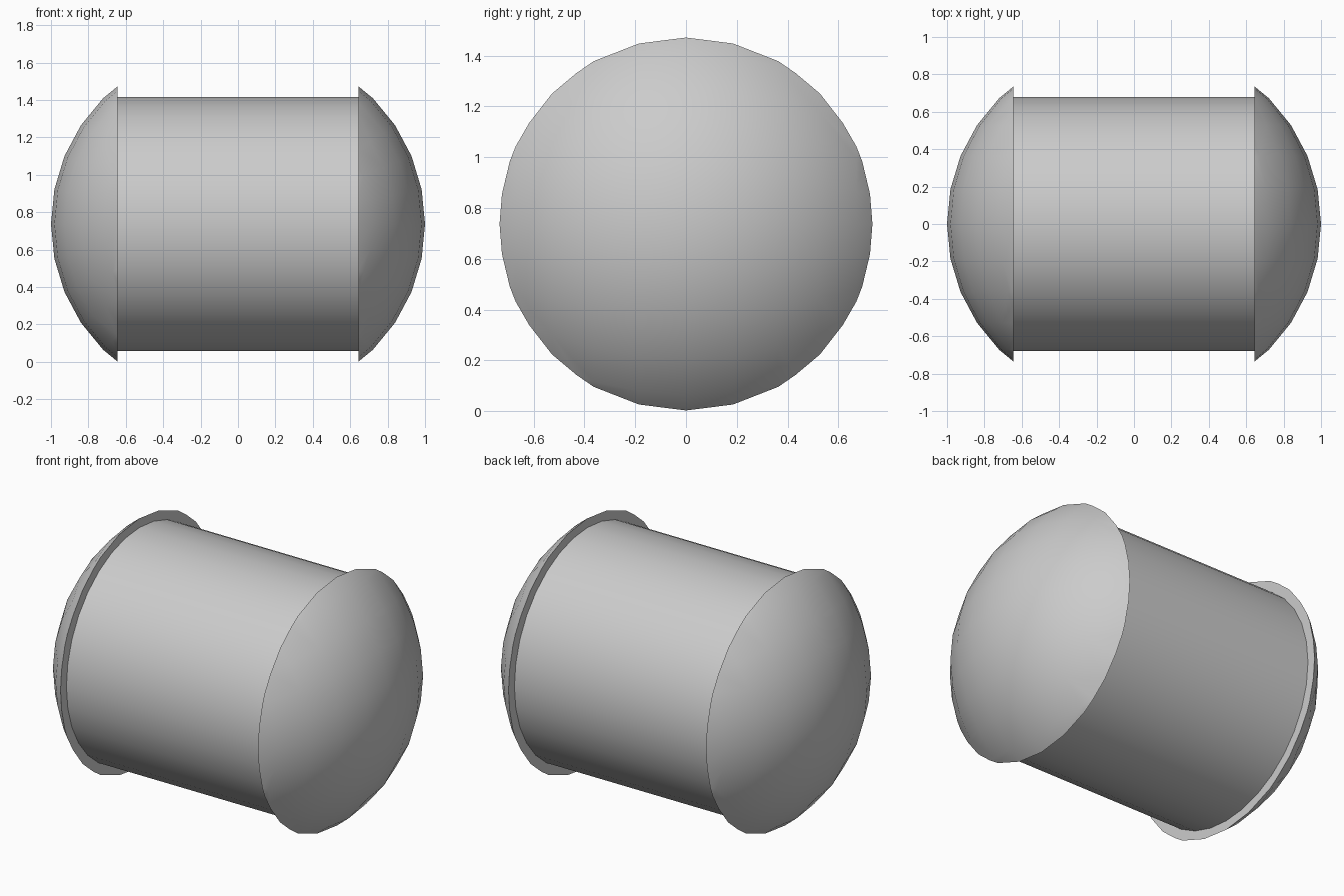
import bpy, bmesh
from math import radians
from mathutils import Matrix, Vector

if "Cube" in bpy.data.objects:
    bpy.data.objects.remove(bpy.data.objects["Cube"])

CENTRE_Z = 0.737   # height of the barrel axis
CUT = 0.645        # where each dome meets the barrel


def finish(bm, name):
    bmesh.ops.recalc_face_normals(bm, faces=bm.faces[:])
    mesh = bpy.data.meshes.new(name)
    bm.to_mesh(mesh)
    bm.free()
    obj = bpy.data.objects.new(name, mesh)
    bpy.context.collection.objects.link(obj)
    obj.location.z = CENTRE_Z
    bpy.ops.object.select_all(action='DESELECT')
    obj.select_set(True)
    bpy.context.view_layer.objects.active = obj
    bpy.ops.object.shade_smooth_by_angle(angle=radians(30))
    return obj


# Barrel: cylinder lying along x
bm = bmesh.new()
bmesh.ops.create_cone(bm, cap_ends=True, segments=32, radius1=0.68, radius2=0.68,
                      depth=2 * CUT, matrix=Matrix.Rotation(radians(90), 4, 'Y'))
finish(bm, "barrel")


# Domed ends: sphere with its poles along y, sliced flat and closed
def dome(name, side):
    bm = bmesh.new()
    bmesh.ops.create_uvsphere(
        bm, u_segments=32, v_segments=16, radius=0.95,
        matrix=Matrix.Translation((side * 0.05, 0, 0)) @ Matrix.Rotation(radians(90), 4, 'X'))
    bmesh.ops.bisect_plane(bm, geom=bm.verts[:] + bm.edges[:] + bm.faces[:],
                           plane_co=Vector((side * CUT, 0, 0)),
                           plane_no=Vector((side, 0, 0)), clear_inner=True)
    rim = [e for e in bm.edges if e.is_boundary]
    bmesh.ops.holes_fill(bm, edges=rim, sides=0)
    finish(bm, name)


dome("left_dome", -1)
dome("right_dome", 1)
